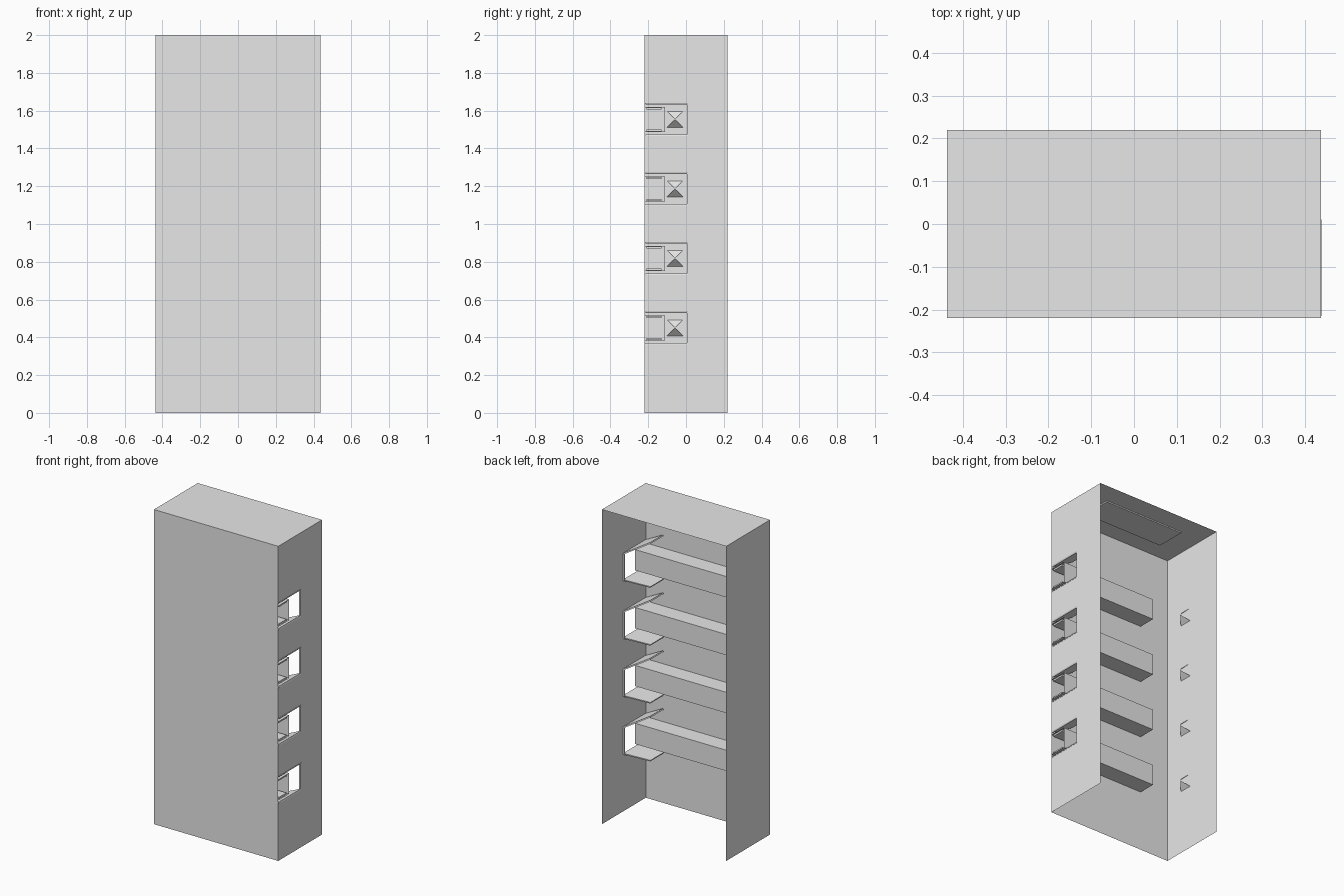
import bpy, bmesh

if "Cube" in bpy.data.objects:
    bpy.data.objects.remove(bpy.data.objects["Cube"], do_unlink=True)

X, Y, H = 0.437, 0.22, 2.0
LEVELS = [0.45 + 0.368 * i for i in range(4)]   # centre height of each opening
HALF = 0.083                                    # half height of an opening
EDGE = 0.01                                     # rear edge of the openings

grey = bpy.data.materials.new("plain grey")
grey.use_nodes = True
grey.diffuse_color = (0.8, 0.8, 0.8, 1)
grey.node_tree.nodes["Principled BSDF"].inputs["Base Color"].default_value = (0.8, 0.8, 0.8, 1)


def sheet(name, faces, thickness=0):
    """Object from a list of polygons, optionally thickened."""
    bm = bmesh.new()
    for pts in faces:
        bm.faces.new([bm.verts.new(p) for p in pts])
    bmesh.ops.remove_doubles(bm, verts=bm.verts, dist=0.0001)
    me = bpy.data.meshes.new(name)
    bm.to_mesh(me)
    bm.free()
    me.materials.append(grey)
    ob = bpy.data.objects.new(name, me)
    bpy.context.collection.objects.link(ob)
    if thickness:
        mod = ob.modifiers.new("thickness", "SOLIDIFY")
        mod.thickness = thickness
        mod.offset = 0
    return ob


def box(name, lo, hi):
    bm = bmesh.new()
    bmesh.ops.create_cube(bm, size=1)
    for v in bm.verts:
        v.co = [(a + b) / 2 + c * (b - a) for a, b, c in zip(lo, hi, v.co)]
    me = bpy.data.meshes.new(name)
    bm.to_mesh(me)
    bm.free()
    me.materials.append(grey)
    ob = bpy.data.objects.new(name, me)
    bpy.context.collection.objects.link(ob)


def wall_x(x, y0, y1, z0, z1):
    return [(x, y0, z0), (x, y1, z0), (x, y1, z1), (x, y0, z1)]


# Thin cabinet shell, open at the back and underneath
sheet("front_wall", [[(-X, -Y, 0), (X, -Y, 0), (X, -Y, H), (-X, -Y, H)]])
sheet("top_panel", [[(-X, -Y, H), (X, -Y, H), (X, Y, H), (-X, Y, H)]])
sheet("plain_side_wall", [wall_x(-X, -Y, Y, 0, H)[::-1]])

# Side wall with a row of openings along its front edge
cuts = [0] + [c + s * HALF for c in LEVELS for s in (-1, 1)] + [H]
faces = [wall_x(X, -Y, EDGE, cuts[i], cuts[i + 1]) for i in range(0, len(cuts), 2)]
faces += [wall_x(X, EDGE, Y, a, b) for a, b in zip(cuts, cuts[1:])]
sheet("slotted_side_wall", faces)

# Shallow plate beneath the top
box("top_inner_plate", (-0.28, -0.1, H - 0.009), (0.28, 0.09, H - 0.001))

for n, c in enumerate(LEVELS, 1):
    # Long channel behind the front wall, open toward the opening
    x0, yb, zb, zt = -0.235, -0.11, c - 0.066, c + 0.066
    sheet(f"channel_{n}", [
        [(X, yb, zb), (x0, yb, zb), (x0, yb, zt), (X, yb, zt)],
        [(X, yb, zt), (x0, yb, zt), (x0, -Y, zt), (X, -Y, zt)],
        [(X, -Y, zb), (x0, -Y, zb), (x0, yb, zb), (X, yb, zb)],
        wall_x(x0, -Y, yb, zb, zt)[::-1],
    ])
    for s, word in ((1, "upper"), (-1, "lower")):
        # Stiffening strip inside the channel
        z = c + s * 0.058
        box(f"{word}_strip_{n}", (x0, -0.21, z - 0.005), (X - 0.005, -0.13, z + 0.005))
        # Flared guide flap at the opening
        z0, z1 = c + s * HALF, c + (0.158 if s > 0 else -0.122)
        sheet(f"{word}_flap_{n}", [[(X, EDGE, z0), (X, -Y + 0.005, z0),
                                    (0.3, -0.2, z1), (0.3, -0.07, z1)]], 0.008)
    # Narrow jamb along the rear edge of the opening
    box(f"jamb_{n}", (X - 0.012, EDGE - 0.006, c - HALF), (X, EDGE, c + HALF))
    # Two-sided pointed stop on the far wall
    tip = (-X + 0.04, -0.058, c)
    r = 0.042
    sheet(f"pointed_stop_{n}", [
        [(-X, tip[1] - r, c + s * r), (-X, tip[1] + r, c + s * r), tip][::s] for s in (1, -1)
    ])
